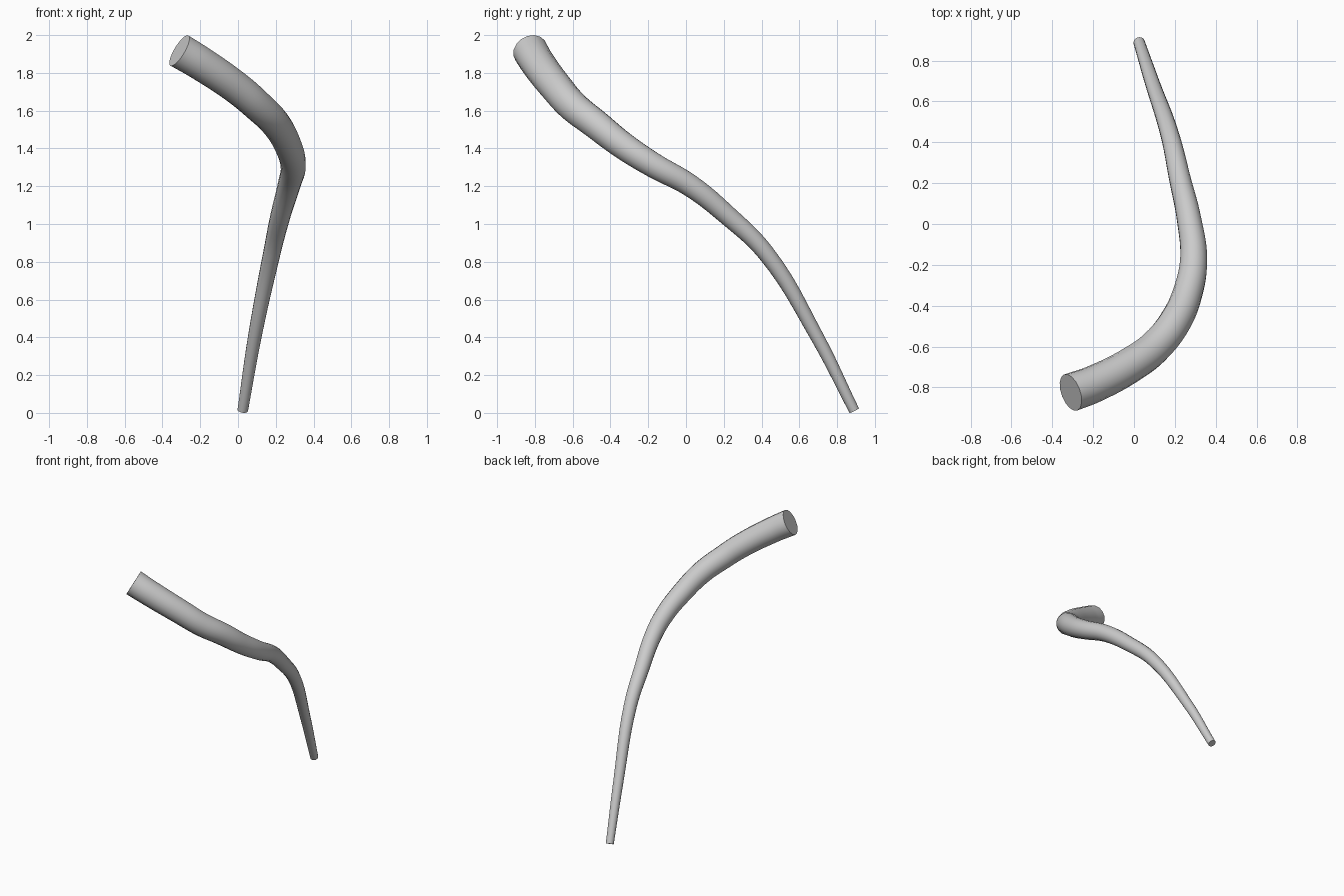
import bpy
import math

cube = bpy.data.objects.get("Cube")
if cube:
    bpy.data.objects.remove(cube, do_unlink=True)

# Plain light grey material
grey = bpy.data.materials.new("light_grey")
grey.use_nodes = True
colour = (0.6, 0.6, 0.6, 1.0)
grey.diffuse_color = colour
grey.node_tree.nodes["Principled BSDF"].inputs["Base Color"].default_value = colour

# Centre line from thin foot to thick top: x, y, z, radius
path = [
    (0.025, 0.89, 0.013, 0.028),
    (0.09, 0.69, 0.41, 0.036),
    (0.18, 0.42, 0.85, 0.046),
    (0.225, 0.22, 1.045, 0.053),
    (0.27, 0.02, 1.205, 0.06),
    (0.292, -0.17, 1.31, 0.067),
    (0.265, -0.33, 1.413, 0.073),
    (0.2, -0.48, 1.53, 0.079),
    (0.105, -0.6, 1.625, 0.083),
    (0.0, -0.68, 1.715, 0.086),
    (-0.2, -0.785, 1.852, 0.091),
    (-0.31, -0.825, 1.918, 0.094),
]

# Tapered round tube with flat ends
curve = bpy.data.curves.new("bent_tapered_rod", "CURVE")
curve.dimensions = "3D"
curve.bevel_depth = 1.0
curve.bevel_resolution = 6
curve.resolution_u = 6
curve.use_fill_caps = True
spline = curve.splines.new("BEZIER")
spline.bezier_points.add(len(path) - 1)
for point, (x, y, z, radius) in zip(spline.bezier_points, path):
    point.co = (x, y, z)
    point.radius = radius
    point.handle_left_type = point.handle_right_type = "AUTO"
curve.materials.append(grey)

rod = bpy.data.objects.new("bent_tapered_rod", curve)
bpy.context.collection.objects.link(rod)
bpy.ops.object.select_all(action="DESELECT")
rod.select_set(True)
bpy.context.view_layer.objects.active = rod

# Turn into a mesh, weld the end caps and smooth the side
bpy.ops.object.convert(target="MESH")
bpy.ops.object.mode_set(mode="EDIT")
bpy.ops.mesh.select_all(action="SELECT")
bpy.ops.mesh.remove_doubles(threshold=0.0005)
bpy.ops.mesh.normals_make_consistent(inside=False)
bpy.ops.object.mode_set(mode="OBJECT")
bpy.ops.object.shade_smooth_by_angle(angle=math.radians(40))
